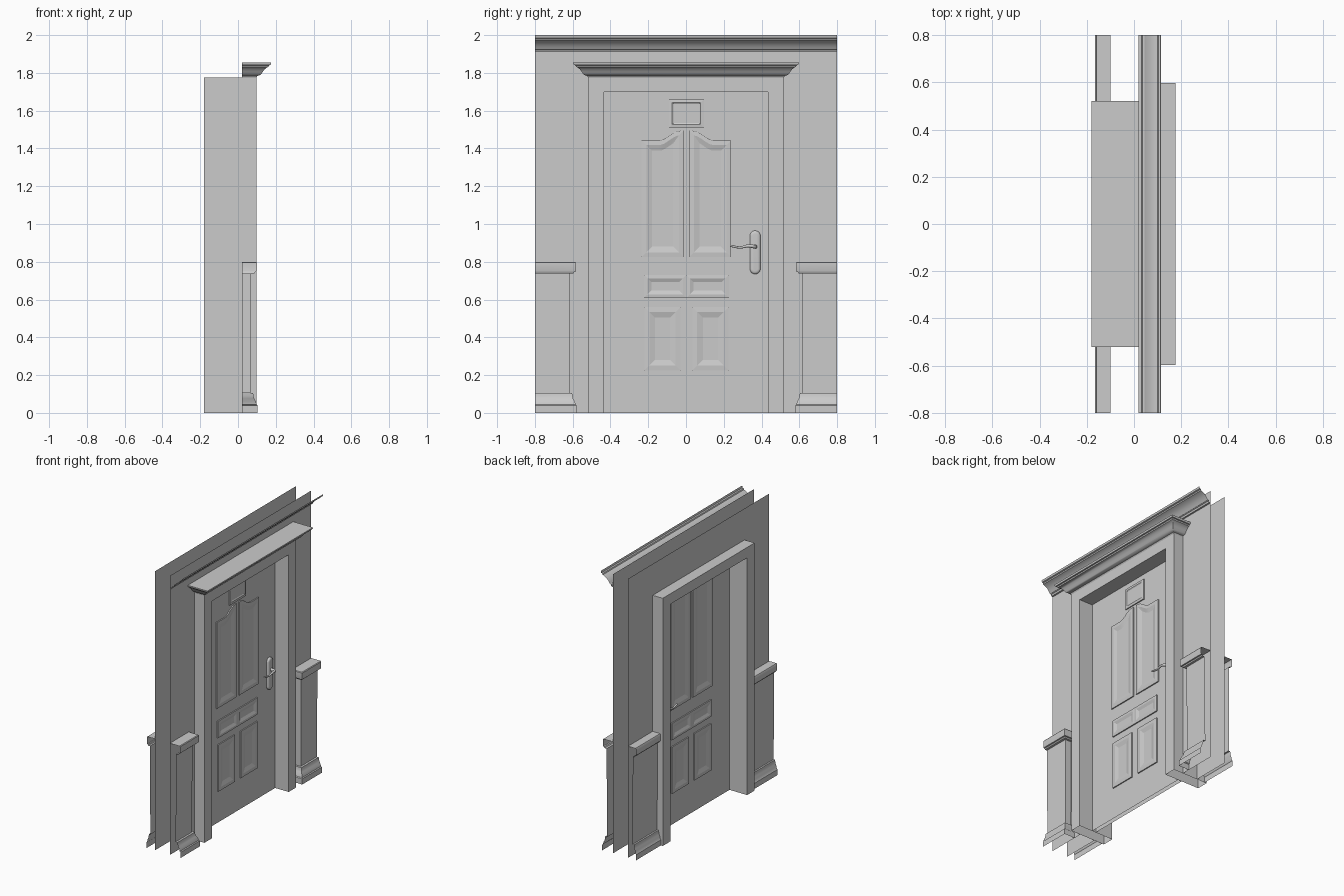
import bpy, bmesh, math

if "Cube" in bpy.data.objects:
    bpy.data.objects.remove(bpy.data.objects["Cube"])

WALL_F, WALL_B = 0.02, -0.10      # the two wall skins
DOOR_F, DOOR_B = -0.01, -0.04     # door leaf faces
FRAME_F = 0.097


def finish(name, bm, smooth=False):
    bmesh.ops.recalc_face_normals(bm, faces=bm.faces)
    me = bpy.data.meshes.new(name)
    bm.to_mesh(me)
    bm.free()
    ob = bpy.data.objects.new(name, me)
    bpy.context.collection.objects.link(ob)
    if smooth:
        bpy.ops.object.select_all(action='DESELECT')
        ob.select_set(True)
        bpy.context.view_layer.objects.active = ob
        bpy.ops.object.shade_smooth_by_angle(angle=math.radians(35))
    return ob


def open_bottom(bm):
    """Remove faces lying on the floor."""
    low = [f for f in bm.faces if all(abs(v.co.z) < 1e-5 for v in f.verts)]
    bmesh.ops.delete(bm, geom=low, context='FACES')


def portal(name, y_out, z_out, y_in, z_in, x0, x1=None):
    """Upside-down U shape, flat or extruded along x."""
    bm = bmesh.new()
    pts = [(-y_out, 0), (-y_out, z_out), (y_out, z_out), (y_out, 0),
           (y_in, 0), (y_in, z_in), (-y_in, z_in), (-y_in, 0)]
    v = [bm.verts.new((x0, y, z)) for y, z in pts]
    faces = [bm.faces.new([v[i] for i in q]) for q in
             ((0, 1, 6, 7), (1, 2, 5, 6), (2, 3, 4, 5))]
    if x1 is not None:
        res = bmesh.ops.extrude_face_region(bm, geom=faces, use_keep_orig=True)
        for e in res['geom']:
            if isinstance(e, bmesh.types.BMVert):
                e.co.x = x1
        open_bottom(bm)
    return finish(name, bm)


def sweep(name, rails, cap=False):
    """Skin between profile stations; every rail is one profile point's path."""
    bm = bmesh.new()
    grid = [[bm.verts.new(p) for p in r] for r in rails]
    for a, b in zip(grid, grid[1:]):
        for i in range(len(a) - 1):
            bm.faces.new((a[i], a[i + 1], b[i + 1], b[i]))
    if cap:
        bm.faces.new(grid[-1])
    bmesh.ops.remove_doubles(bm, verts=bm.verts, dist=1e-5)
    return finish(name, bm, smooth=True)


def relief(name, outline, x, side, steps, smooth=False):
    """Stepped relief on a door face: rings outline(inset) at given heights."""
    bm = bmesh.new()
    rings = [[bm.verts.new((x + side * h, y, z)) for y, z in outline(d)]
             for d, h in steps]
    for a, b in zip(rings, rings[1:]):
        for i in range(len(a)):
            j = (i + 1) % len(a)
            bm.faces.new((a[i], a[j], b[j], b[i]))
    top = bm.faces.new(rings[-1])
    ob = finish(name, bm, smooth)
    if ob.data.polygons[-1].normal.x * side < 0:
        ob.data.flip_normals()
    return ob


MID = 0.0025                      # centre line of the panels


def rect(y0, y1, z0, z1, s=1):
    return lambda d: [(MID + s * y, z) for y, z in
                      ((y0 + d, z0 + d), (y1 - d, z0 + d), (y1 - d, z1 - d), (y0 + d, z1 - d))]


def arched(y0, y1, z0, z_low, z_high, s, n=16):
    """Panel whose top rises in an S curve towards the centre line."""
    def top(y):
        t = min(max((0.145 - y) / 0.11, 0), 1)
        return z_low + (z_high - z_low) * t * t * (3 - 2 * t)

    def outline(d):
        a, b = y0 + d, y1 - d
        ys = [b + (a - b) * i / n for i in range(n + 1)]
        pts = [(a, z0 + d), (b, z0 + d)] + [(y, top(y) - d) for y in ys]
        return [(MID + s * y, z) for y, z in pts]
    return outline


def plate(d, r=0.028, yc=0.366):
    return [(yc + (r - d) * math.cos(a), zc + (r - d) * math.sin(a))
            for zc, start in ((0.937, 0), (0.763, math.pi))
            for a in [start + math.pi * i / 12 for i in range(13)]]


# walls and door frame
portal("wall_front", 0.8, 2.0, 0.52, 1.775, WALL_F)
portal("wall_back", 0.8, 2.0, 0.52, 1.775, WALL_B)
portal("door_frame", 0.52, 1.775, 0.435, 1.70, -0.18, FRAME_F)

# door leaf
bm = bmesh.new()
bmesh.ops.create_cube(bm, size=1)
for v in bm.verts:
    v.co = (DOOR_F if v.co.x > 0 else DOOR_B, math.copysign(0.435, v.co.y),
            1.70 if v.co.z > 0 else 0)
open_bottom(bm)
finish("door_leaf", bm)

# ceiling crown moulding (open strip along the wall)
crown = [(0, 1.91), (0.012, 1.91), (0.015, 1.922), (0.024, 1.926), (0.03, 1.936),
         (0.04, 1.95), (0.055, 1.963), (0.072, 1.972), (0.08, 1.975),
         (0.083, 1.983), (0.092, 1.986), (0.095, 2.0)]
sweep("crown_moulding", [[(WALL_F + o, -0.8, z), (WALL_F + o, 0.8, z)] for o, z in crown])

# cornice over the door, with returns at both ends
cornice = [(0, 1.775), (0.005, 1.784), (0.012, 1.786), (0.02, 1.789), (0.028, 1.796),
           (0.036, 1.808), (0.045, 1.82), (0.055, 1.828), (0.064, 1.832),
           (0.067, 1.84), (0.075, 1.842), (0.079, 1.848), (0.079, 1.855)]
sweep("door_cornice",
      [[(WALL_F, -0.518 - o, z), (FRAME_F + o, -0.518 - o, z),
        (FRAME_F + o, 0.518 + o, z), (WALL_F, 0.518 + o, z)] for o, z in cornice], cap=True)

# wainscot: base, panel and cap; the front ones have mitred returns
wains = [(0.084, 0), (0.084, 0.04), (0.078, 0.045), (0.075, 0.06), (0.066, 0.075),
         (0.062, 0.09), (0.06, 0.105), (0.045, 0.105), (0.05, 0.737), (0.066, 0.737),
         (0.07, 0.745), (0.078, 0.747), (0.08, 0.752), (0.08, 0.795), (0.076, 0.8)]
for s, label in ((-1, "left"), (1, "right")):
    rails = [[(WALL_F + o, 0.8 * s, z), (WALL_F + o, (0.663 - o) * s, z),
              (WALL_F, (0.663 - o) * s, z)] for o, z in wains]
    rails.append([(WALL_F, 0.8 * s, 0.8), (WALL_F, 0.65 * s, 0.8),
                  (WALL_F, 0.587 * s, 0.8)])
    sweep("wainscot_front_" + label, rails)
    k = 0.065 / 0.084
    sweep("wainscot_back_" + label,
          [[(WALL_B - o * k, 0.8 * s, z), (WALL_B - o * k, 0.52 * s, z)]
           for o, z in wains + [(0, 0.8)]])

# door panels
steps = [(0, 0), (0, 0.008), (0.025, 0.010), (0.055, 0.002)]
small = [(0, 0), (0, 0.008), (0.018, 0.010), (0.038, 0.002)]
for s, label in ((-1, "left"), (1, "right")):
    relief("upper_panel_front_" + label,
           arched(0.015, 0.237, 0.825, 1.443, 1.494, s), DOOR_F, 1, steps)
    relief("upper_panel_back_" + label,
           rect(0.015, 0.237, 0.825, 1.66, s), DOOR_B, -1, steps)
    for x, side, where in ((DOOR_F, 1, "front_"), (DOOR_B, -1, "back_")):
        relief("middle_panel_" + where + label,
               rect(0, 0.224, 0.61, 0.73, s), x, side, small)
        relief("lower_panel_" + where + label,
               rect(0.032, 0.222, 0.225, 0.56, s), x, side, steps)
relief("top_panel", rect(-0.0925, 0.0925, 1.51, 1.66), DOOR_F, 1,
       [(0, 0), (0, 0.008), (0.017, 0.010), (0.024, 0.006)])

# handles on both faces: rounded plate and wavy lever
for x, side, label in ((DOOR_F, 1, "front"), (DOOR_B, -1, "back")):
    relief("handle_plate_" + label, plate, x, side,
           [(0, 0), (0, 0.008), (0.003, 0.013), (0.009, 0.016), (0.017, 0.017)], True)
    cu = bpy.data.curves.new("handle_lever_" + label, 'CURVE')
    cu.dimensions = '3D'
    cu.bevel_depth = 0.01
    cu.bevel_resolution = 3
    cu.use_fill_caps = True
    cu.resolution_u = 6
    sp = cu.splines.new('BEZIER')
    path = [(0.01, 0.366, 0.88, 1.1), (0.045, 0.362, 0.88, 1.0),
            (0.055, 0.33, 0.884, 0.8), (0.055, 0.285, 0.876, 0.6),
            (0.053, 0.235, 0.885, 0.6)]
    sp.bezier_points.add(len(path) - 1)
    for p, (d, y, z, r) in zip(sp.bezier_points, path):
        p.co = (x + side * d, y, z)
        p.radius = r
        p.handle_left_type = p.handle_right_type = 'AUTO'
    bpy.context.collection.objects.link(bpy.data.objects.new("handle_lever_" + label, cu))
